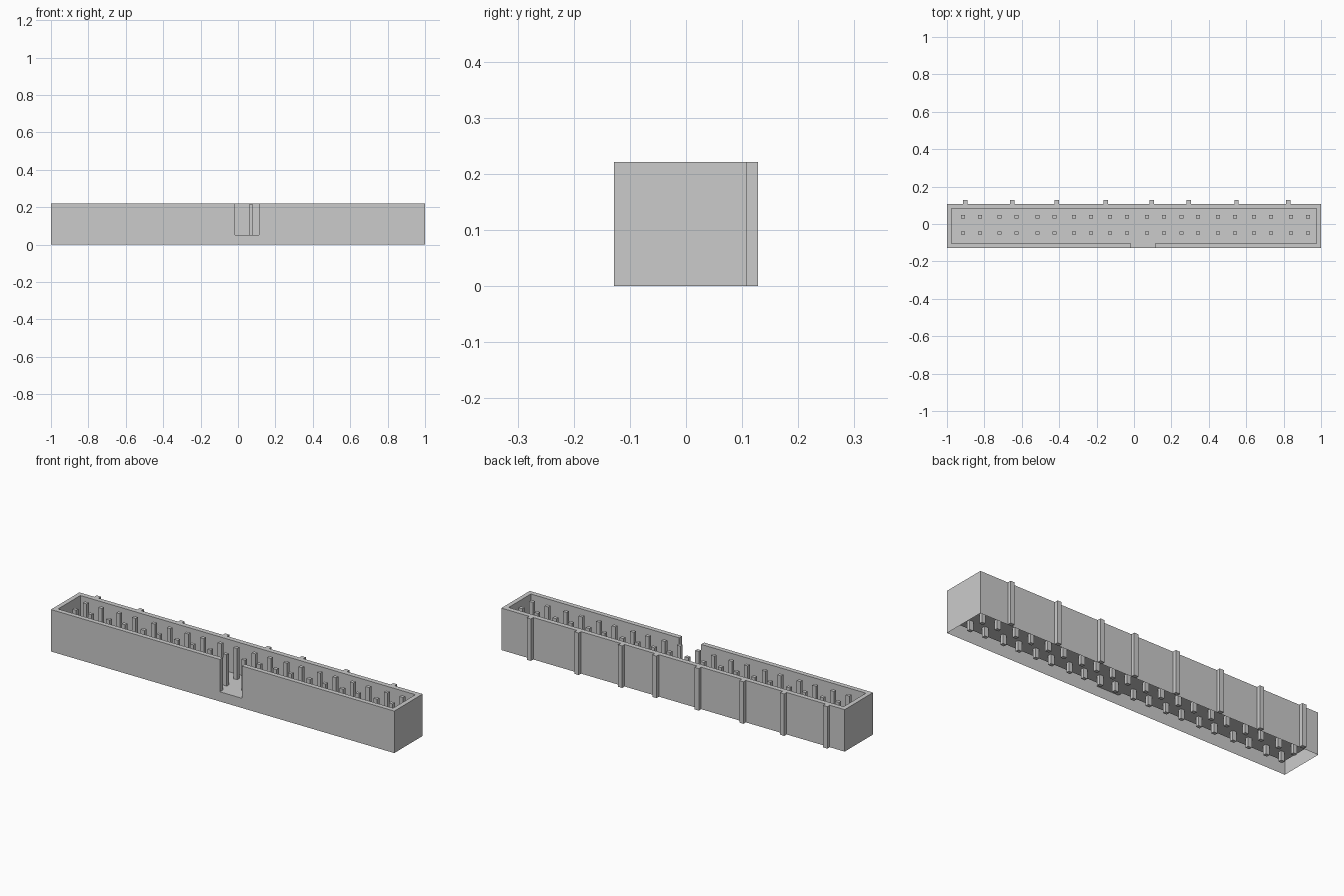
import bpy, bmesh

if "Cube" in bpy.data.objects:
    bpy.data.objects.remove(bpy.data.objects["Cube"])

X, Y0, Y1 = 1.0, -0.128, 0.108        # outer shell
IX, IY0, IY1 = 0.976, -0.103, 0.082   # inner cavity
NX0, NX1 = -0.016, 0.112              # key notch
FLOOR, TOP = 0.051, 0.221


def finish(bm, name):
    bmesh.ops.remove_doubles(bm, verts=bm.verts, dist=1e-5)
    mesh = bpy.data.meshes.new(name)
    bm.to_mesh(mesh)
    bm.free()
    obj = bpy.data.objects.new(name, mesh)
    bpy.context.collection.objects.link(obj)
    return obj


def add_box(bm, x0, x1, y0, y1, z0, z1):
    r = bmesh.ops.create_cube(bm, size=1)
    for v in r["verts"]:
        v.co = ((x0 + x1) / 2 + v.co.x * (x1 - x0),
                (y0 + y1) / 2 + v.co.y * (y1 - y0),
                (z0 + z1) / 2 + v.co.z * (z1 - z0))


# Shroud: thin shell, open underneath, with a raised floor and a key notch
bm = bmesh.new()


def face(*pts):
    bm.faces.new([bm.verts.new(p) for p in pts])


outer = [(NX1, Y0), (X, Y0), (X, Y1), (-X, Y1), (-X, Y0), (NX0, Y0)]
inner = [(NX1, IY0), (IX, IY0), (IX, IY1), (-IX, IY1), (-IX, IY0), (NX0, IY0)]
for i in range(5):
    a, b, c, d = outer[i], outer[i + 1], inner[i + 1], inner[i]
    face((*a, 0), (*b, 0), (*b, FLOOR), (*a, FLOOR))             # lower skirt
    face((*a, FLOOR), (*b, FLOOR), (*b, TOP), (*a, TOP))         # outer wall
    face((*a, TOP), (*b, TOP), (*c, TOP), (*d, TOP))             # rim
    face((*c, FLOOR), (*d, FLOOR), (*d, TOP), (*c, TOP))         # inner wall
# skirt below the notch and the two notch cheeks
a, b = outer[-1], outer[0]
face((*a, 0), (*b, 0), (*b, FLOOR), (*a, FLOOR))
face((*outer[0], FLOOR), (*outer[0], TOP), (*inner[0], TOP), (*inner[0], FLOOR))
face((*outer[5], FLOOR), (*inner[5], FLOOR), (*inner[5], TOP), (*outer[5], TOP))
# floor, including the tongue running out through the notch
face(*[(*p, FLOOR) for p in [outer[0]] + inner + [outer[5]]])
finish(bm, "shroud")

# Contact pins in two rows
cols = [-0.914, -0.824, -0.719, -0.628, -0.516, -0.425, -0.321, -0.23, -0.128, -0.037,
        0.07, 0.16, 0.254, 0.342, 0.449, 0.54, 0.642, 0.733, 0.84, 0.93]
bm = bmesh.new()
for x in cols:
    for y in (-0.048, 0.039):
        add_box(bm, x - 0.011, x + 0.011, y - 0.009, y + 0.009, 0.002, 0.216)
finish(bm, "contact_pins")

# Vertical ribs along the back
bm = bmesh.new()
for x in (-0.901, -0.65, -0.412, -0.152, 0.094, 0.294, 0.548, 0.826):
    add_box(bm, x - 0.012, x + 0.012, Y1, 0.128, 0, TOP)
finish(bm, "back_ribs")
